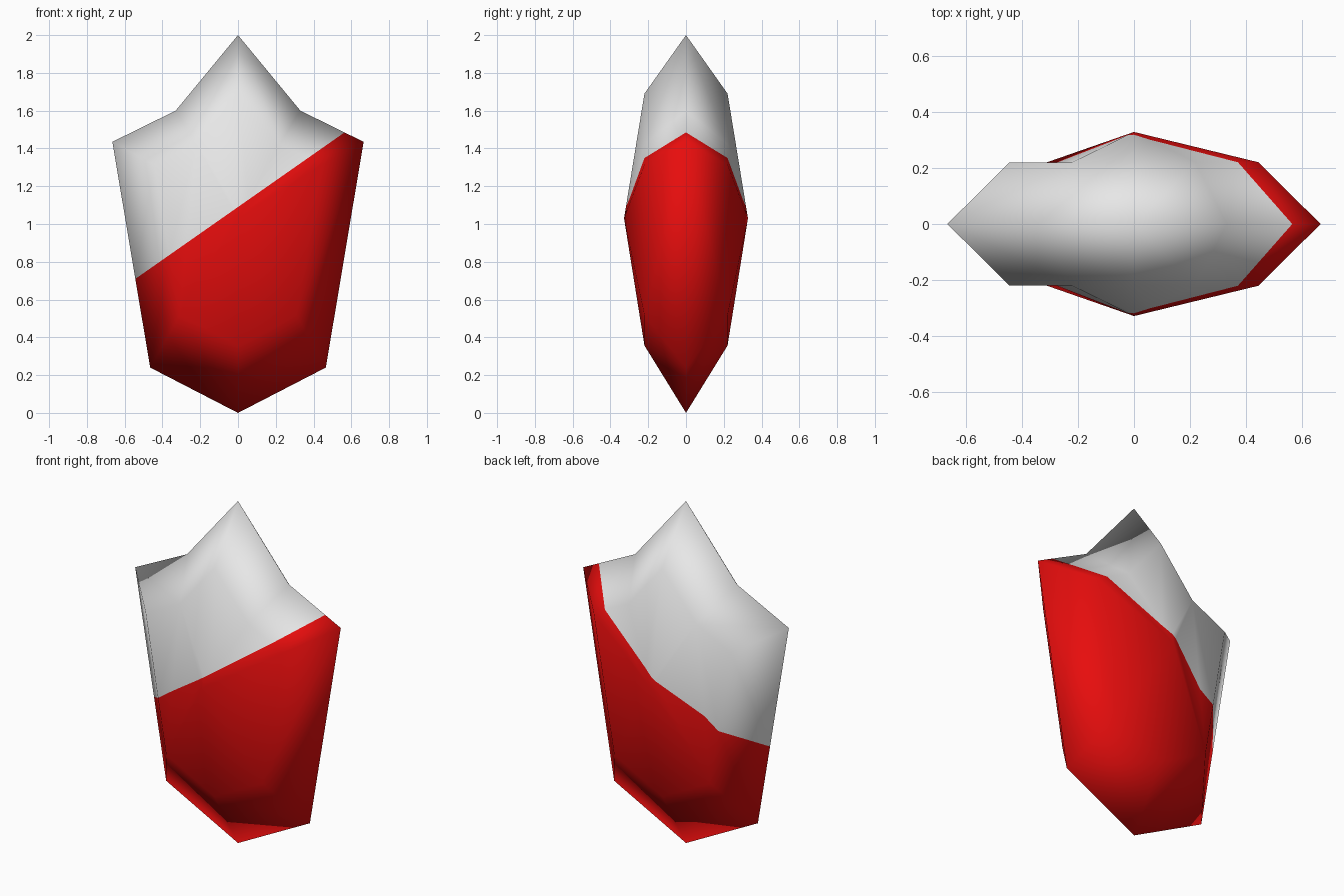
import bpy
import bmesh
from mathutils import Vector

cube = bpy.data.objects.get("Cube")
if cube:
    bpy.data.objects.remove(cube, do_unlink=True)


def make_material(name, color):
    mat = bpy.data.materials.new(name)
    mat.use_nodes = True
    mat.diffuse_color = color
    mat.node_tree.nodes["Principled BSDF"].inputs["Base Color"].default_value = color
    return mat


# Right half of the outline, then its mirror, clockwise from the top tip
half = [(0.33, 1.60), (0.665, 1.435), (0.465, 0.24)]
outline = [(0, 2)] + half + [(0, 0)] + [(-x, z) for x, z in reversed(half)]
count = len(outline)

SCALE = 2 / 3          # raised ring relative to the outline
RING_MIDDLE = 1.07     # height the ring shrinks towards
RING_DEPTH, PEAK_DEPTH, PEAK_HEIGHT = 0.22, 0.328, 1.03

bm = bmesh.new()
rim = [bm.verts.new((x, 0, z)) for x, z in outline]

# Front and back halves: sloped border, then facets rising to a central peak
for side in (-1, 1):
    ring = [bm.verts.new((x * SCALE, side * RING_DEPTH,
                          RING_MIDDLE + (z - RING_MIDDLE) * SCALE))
            for x, z in outline]
    peak = bm.verts.new((0, side * PEAK_DEPTH, PEAK_HEIGHT))
    for i in range(count):
        j = (i + 1) % count
        bm.faces.new((rim[i], rim[j], ring[j], ring[i]))
    # The corner on -x stays flat and is skipped by the fan
    bottom_corner, corner, shoulder = ring[5], ring[6], ring[7]
    bm.faces.new((bottom_corner, corner, shoulder))
    fan = [v for v in ring if v is not corner]
    for a, b in zip(fan, fan[1:] + fan[:1]):
        bm.faces.new((a, b, peak))

# Cut along the slanted colour border and colour the faces below it
origin, normal = Vector((0, 0, 1.09)), Vector((-0.7, 0, 1)).normalized()
bmesh.ops.bisect_plane(bm, geom=bm.verts[:] + bm.edges[:] + bm.faces[:],
                       plane_co=origin, plane_no=normal, dist=0.0001)
bmesh.ops.recalc_face_normals(bm, faces=bm.faces)
for face in bm.faces:
    face.smooth = True
    above = (face.calc_center_median() - origin).dot(normal) > 0
    face.material_index = 0 if above else 1

mesh = bpy.data.meshes.new("shield_crystal")
bm.to_mesh(mesh)
bm.free()
mesh.materials.append(make_material("light grey", (0.8, 0.8, 0.8, 1)))
mesh.materials.append(make_material("bright red", (0.8, 0.004, 0.004, 1)))
body = bpy.data.objects.new("shield_crystal", mesh)
bpy.context.collection.objects.link(body)
